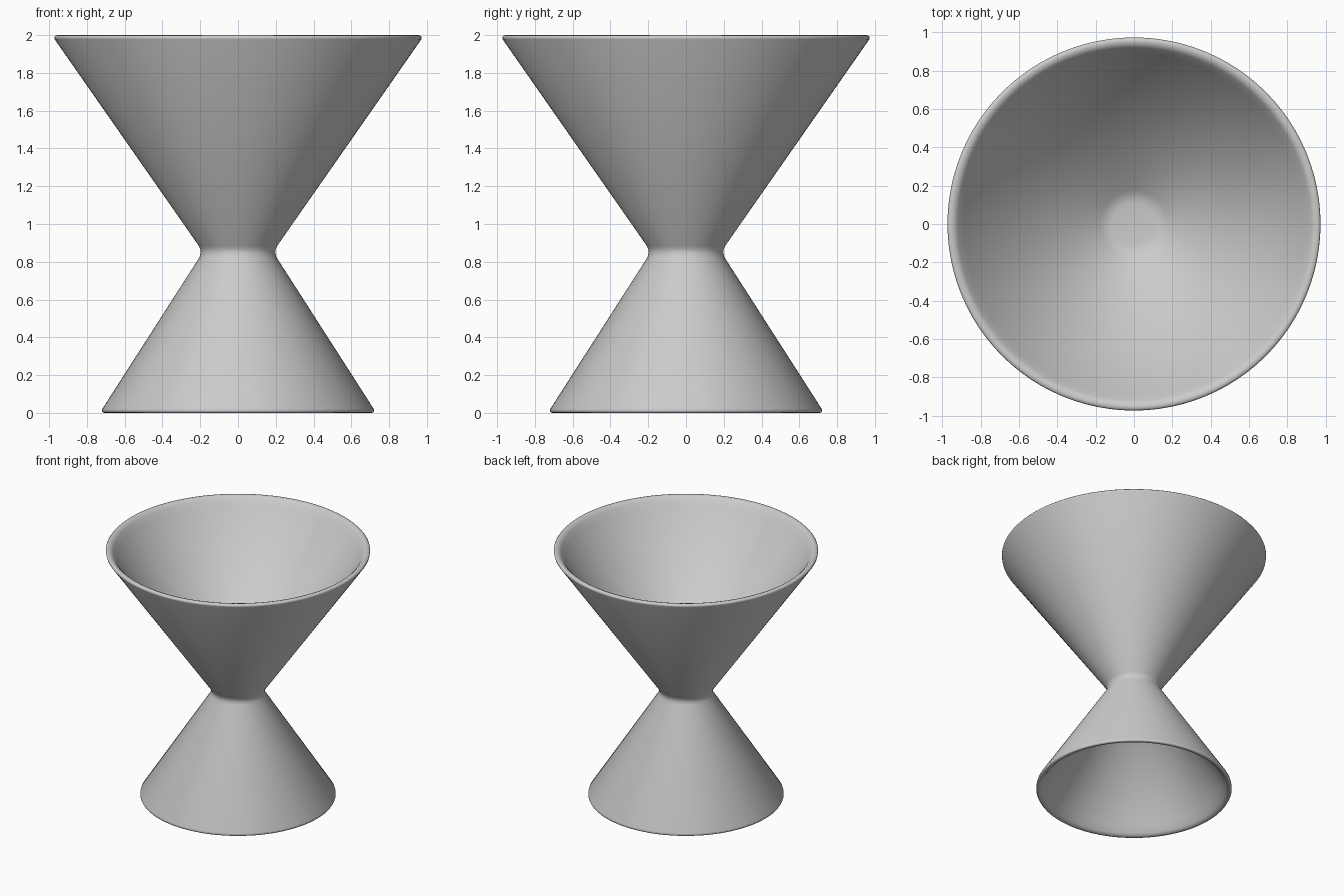
import bpy, bmesh, math

if "Cube" in bpy.data.objects:
    bpy.data.objects.remove(bpy.data.objects["Cube"])

SEGMENTS = 96

# Radius/height profile: cup floor, upper wall, rim, waist, lower wall, foot, lower ceiling
PROFILE = [
    (0, 0.91), (0.11, 0.91), (0.175, 0.92),
    (0.890, 1.935), (0.920, 1.980), (0.934, 1.994), (0.952, 2.0), (0.966, 1.998), (0.973, 1.990), (0.971, 1.978),
    (0.208, 0.885), (0.199, 0.865), (0.197, 0.85), (0.203, 0.825),
    (0.718, 0.022), (0.720, 0.010), (0.716, 0.002), (0.706, 0),
    (0.690, 0.004), (0.676, 0.018), (0.645, 0.065),
    (0.175, 0.793), (0.11, 0.80), (0, 0.80),
]


def lathe(name, profile):
    bm = bmesh.new()
    verts = [bm.verts.new((r, 0, z)) for r, z in profile]
    edges = [bm.edges.new(pair) for pair in zip(verts, verts[1:])]
    bmesh.ops.spin(bm, geom=verts + edges, cent=(0, 0, 0), axis=(0, 0, 1),
                   angle=math.tau, steps=SEGMENTS, use_merge=False)
    bmesh.ops.remove_doubles(bm, verts=bm.verts[:], dist=0.0005)
    bmesh.ops.recalc_face_normals(bm, faces=bm.faces[:])
    for face in bm.faces:
        face.smooth = True
    mesh = bpy.data.meshes.new(name)
    bm.to_mesh(mesh)
    bm.free()
    obj = bpy.data.objects.new(name, mesh)
    bpy.context.collection.objects.link(obj)
    return obj


# Double-ended measuring cup
lathe("double_measuring_cup", PROFILE)
